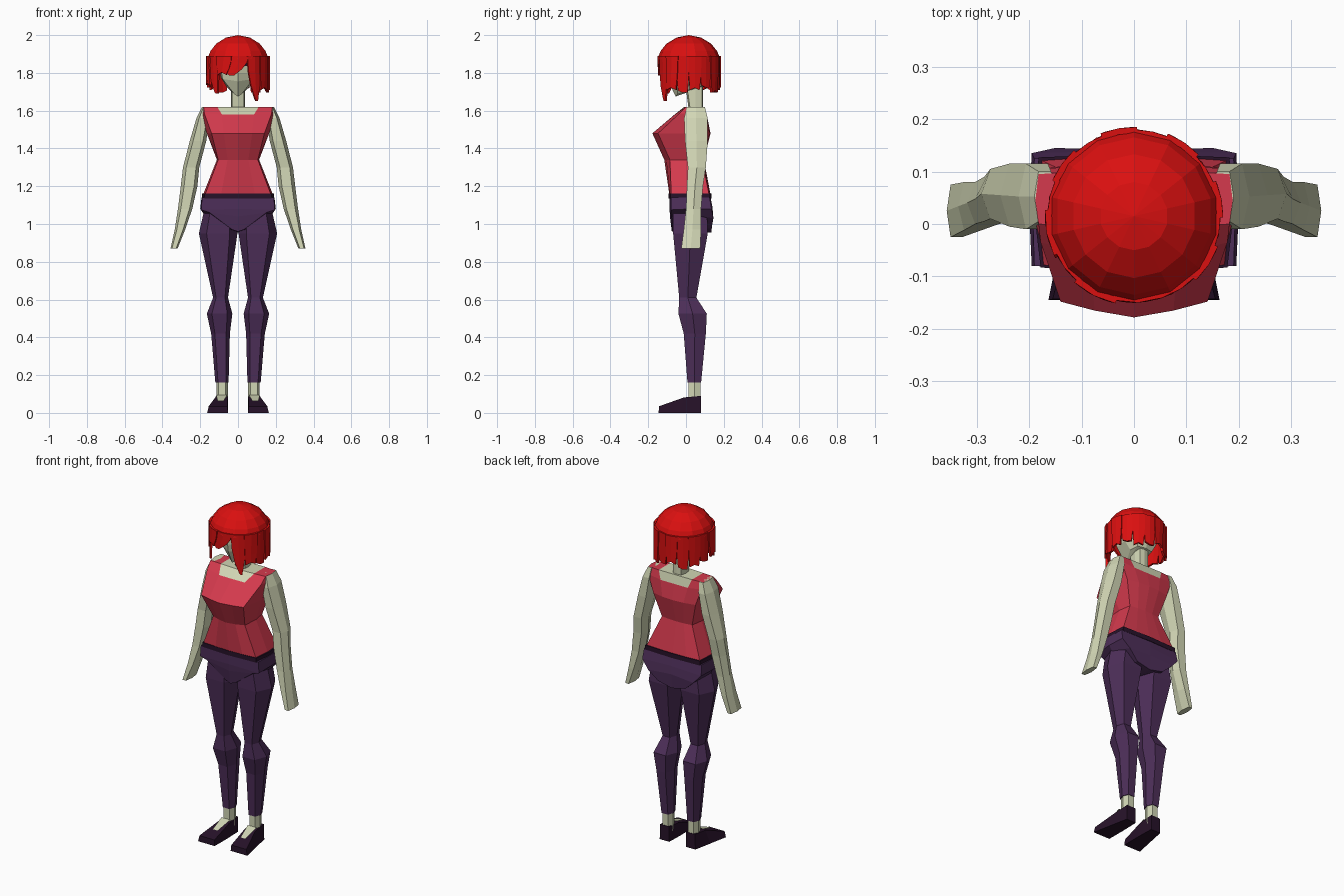
import bpy, math

if "Cube" in bpy.data.objects:
    bpy.data.objects.remove(bpy.data.objects["Cube"])


def material(name, rgb):
    m = bpy.data.materials.new(name)
    m.diffuse_color = (*rgb, 1)
    m.use_nodes = True
    m.node_tree.nodes["Principled BSDF"].inputs["Base Color"].default_value = m.diffuse_color
    return m


SKIN = material("pale skin", (0.64, 0.67, 0.46))
HAIR = material("bright red", (0.70, 0.005, 0.005))
SHIRT = material("rose red", (0.66, 0.042, 0.075))
PANTS = material("plum", (0.075, 0.028, 0.10))
DARK = material("dark plum", (0.020, 0.006, 0.022))


def make(name, verts, faces, mats, rule=None, mirror=True):
    """Create a flat-shaded mesh, optionally mirrored across x."""
    me = bpy.data.meshes.new(name)
    me.from_pydata(verts, [], faces)
    for m in mats:
        me.materials.append(m)
    if rule:
        for p in me.polygons:
            p.material_index = rule(p.center)
    ob = bpy.data.objects.new(name, me)
    bpy.context.collection.objects.link(ob)
    if mirror:
        ob.modifiers.new("mirror", 'MIRROR').merge_threshold = 0.0005
    return ob


def half_loft(name, rings, mats, rule=None):
    """Loft half rings (front centre to back centre, bottom to top), then mirror."""
    n, m = len(rings[0]), len(rings[0]) - 1
    verts = [p for r in rings for p in r]
    faces = [(k * n + j, k * n + j + 1, (k + 1) * n + j + 1, (k + 1) * n + j)
             for k in range(len(rings) - 1) for j in range(m)]
    top = (len(rings) - 1) * n
    for i in range((m + 1) // 2):
        strip = list(dict.fromkeys([i, i + 1, m - i - 1, m - i]))
        if len(strip) > 2:
            faces.append([top + s for s in strip])
            faces.append(strip[::-1])
    return make(name, verts, faces, mats, rule)


def limb(name, rings, mats, rule=None):
    """Loft closed rings into a limb and mirror it to the other side."""
    n = len(rings[0])
    verts = [p for r in rings for p in r]
    faces = [(k * n + j, k * n + (j + 1) % n, (k + 1) * n + (j + 1) % n, (k + 1) * n + j)
             for k in range(len(rings) - 1) for j in range(n)]
    faces.append(list(range(n))[::-1])
    faces.append([(len(rings) - 1) * n + j for j in range(n)])
    return make(name, verts, faces, mats, rule)


def hexagon(z, x0, x1, y0, y1):
    c, w = (x0 + x1) / 2, (x1 - x0) / 2
    ym = (y0 + y1) / 2
    return [(c - w * .6, y0, z), (c + w * .6, y0, z), (x1, ym, z),
            (c + w * .6, y1, z), (c - w * .6, y1, z), (x0, ym, z)]


def level(z, *pts):
    return [(x, y, z) for x, y in pts]


# Sleeveless top with skin showing inside the neckline
half_loft("top", [
    level(1.155, (0, -.088), (.09, -.085), (.175, -.078), (.185, .02), (.178, .122), (.09, .128), (0, .13)),
    level(1.34, (0, -.115), (.055, -.105), (.105, -.085), (.112, .01), (.10, .085), (.05, .093), (0, .095)),
    level(1.48, (0, -.178), (.075, -.165), (.14, -.148), (.165, -.01), (.14, .11), (.07, .125), (0, .13)),
    [(0, -.06, 1.58), (.085, -.058, 1.58), (.178, -.035, 1.585), (.195, .03, 1.585),
     (.175, .105, 1.58), (.09, .112, 1.57), (0, .112, 1.57)],
    level(1.62, (0, -.01), (.11, -.005), (.182, .0), (.188, .045), (.182, .095), (.11, .10), (0, .10)),
], [SHIRT, SKIN], lambda c: int(c.z > 1.59 and abs(c.x) < .1))

# Waistband
half_loft("waistband", [
    level(z, (0, -.092), (.178, -.083), (.19, .02), (.182, .127), (0, .134)) for z in (1.135, 1.162)
], [DARK])

# Hips tapering to the crotch
half_loft("hips", [
    [(0, -.075, .96), (.03, -.07, .97), (.09, .03, .98), (.09, .135, .975), (0, .135, .955)],
    [(0, -.085, 1.04), (.15, -.078, 1.06), (.18, .03, 1.05), (.15, .145, 1.03), (0, .14, 1.04)],
    [(0, -.087, 1.08), (.195, -.08, 1.075), (.2, .03, 1.08), (.195, .135, 1.08), (0, .14, 1.09)],
    level(1.14, (0, -.088), (.19, -.08), (.193, .02), (.19, .125), (0, .13)),
], [PANTS])

# Trouser legs
limb("trouser_leg", [hexagon(*r) for r in (
    (.16, .05, .12, .008, .08), (.42, .043, .142, -.012, .105), (.525, .03, .165, -.04, .11),
    (.61, .053, .132, -.036, .055), (.95, .003, .207, -.068, .115), (1.09, .02, .175, -.07, .11))], [PANTS])

# Bare ankles
limb("ankle", [hexagon(z, .054, .115, .012, .077) for z in (.05, .17)], [SKIN])

# Shoes with a flared toe
shoe_base = [(.053, -.145), (.163, -.145), (.14, -.03), (.118, .08), (.055, .08), (.052, -.03)]
limb_top = [(.056, -.143, .035), (.155, -.143, .035), (.12, -.01, .082),
            (.115, .08, .09), (.056, .08, .09), (.054, -.01, .082)]
n = 6
shoe_faces = [(j, (j + 1) % n, n + (j + 1) % n, n + j) for j in range(n)]
shoe_faces += [(5, 4, 3, 2, 1, 0), (6, 7, 8, 11), (8, 9, 10, 11)]
make("shoe", level(0, *shoe_base) + limb_top, shoe_faces, [DARK])

# Open instep of the shoe
make("instep", [(.075, -.085, .063), (.108, -.085, .063), (.116, .01, .096), (.058, .01, .096)],
     [(0, 1, 2, 3)], [SKIN])

# Arms with flat mitten hands
limb("arm", [hexagon(*r) for r in (
    (.87, .32, .357, -.025, .075), (.97, .28, .335, -.012, .08), (1.08, .242, .318, .0, .08),
    (1.20, .215, .303, .005, .09), (1.30, .205, .291, .01, .105), (1.44, .168, .255, -.005, .115),
    (1.56, .15, .22, -.01, .115), (1.62, .15, .19, .005, .10))], [SKIN])

# Neck
half_loft("neck", [
    level(z, (0, y0), (.032, y0 + .008), (.036, .05), (.028, .085), (0, .09))
    for z, y0 in ((1.60, .015), (1.75, -.005))], [SKIN])

# Head with a pointed chin
half_loft("head", [
    [(0, -.055, 1.675), (.02, -.045, 1.688), (.06, .04, 1.725), (.05, .09, 1.73), (0, .10, 1.73)],
    [(0, -.092, 1.755), (.082, -.045, 1.768), (.09, .03, 1.775), (.07, .11, 1.78), (0, .12, 1.78)],
    level(1.80, (0, -.098), (.087, -.052), (.095, .03), (.075, .115), (0, .125)),
    level(1.91, (0, -.098), (.085, -.055), (.09, .03), (.07, .10), (0, .11)),
], [SKIN])

# Eyes
make("eye", [(.035, -.0845, 1.835), (.068, -.067, 1.84), (.07, -.066, 1.858), (.05, -.0765, 1.862), (.033, -.0855, 1.85)],
     [(0, 1, 2, 3, 4)], [DARK])


# Hair: faceted dome
def polar(deg, r, z):
    a = math.radians(deg)   # zero faces forward, positive turns to +x
    return (r * math.sin(a), .015 - r * math.cos(a), z)


S = 14
dome = [polar(360 * j / S, r, z) for r, z in ((.166, 1.875), (.15, 1.915), (.118, 1.955), (.065, 1.987))
        for j in range(S)] + [(0, .015, 2.0)]
dome_faces = [(k * S + j, k * S + (j + 1) % S, (k + 1) * S + (j + 1) % S, (k + 1) * S + j)
              for k in range(3) for j in range(S)]
dome_faces += [(3 * S + j, 3 * S + (j + 1) % S, 4 * S) for j in range(S)]
make("hair_dome", dome, dome_faces, [HAIR], mirror=False)

# Hair: locks as start angles, tip angles and tip height
locks = [(-14, 20, -22, -8, 1.785), (-42, -12, -40, -22, 1.79), (-68, -40, -50, -42, 1.69),
         (-94, -64, -86, -62, 1.735), (18, 48, 34, 40, 1.65), (44, 70, 46, 66, 1.71)]
for i in range(9):
    a = 67 + i * 22.2
    locks.append((a, a + 24, a + 2.5, a + 20.5, 1.695 + .014 * (i % 3)))

verts, faces = [], []
ROWS, COLS = 4, 3
for i, (a0, a1, b0, b1, tip) in enumerate(locks):
    base = len(verts)
    for r in range(ROWS):
        t = r / (ROWS - 1)
        s = t * t   # stays wide and narrows close to the tip
        lo, hi = a0 + (b0 - a0) * s, a1 + (b1 - a1) * s
        for c in range(COLS):
            u = c / (COLS - 1)
            drop = .012 if r == ROWS - 1 and c == i % 2 else 0
            verts.append(polar(lo + (hi - lo) * u, .165 + .005 * (i % 2), 1.89 + (tip - 1.89) * t + drop))
    for r in range(ROWS - 1):
        for c in range(COLS - 1):
            p = base + r * COLS + c
            faces.append((p, p + COLS, p + COLS + 1, p + 1))
ob = make("hair_locks", verts, faces, [HAIR], mirror=False)
sol = ob.modifiers.new("thickness", 'SOLIDIFY')
sol.thickness = .012
sol.offset = -1
